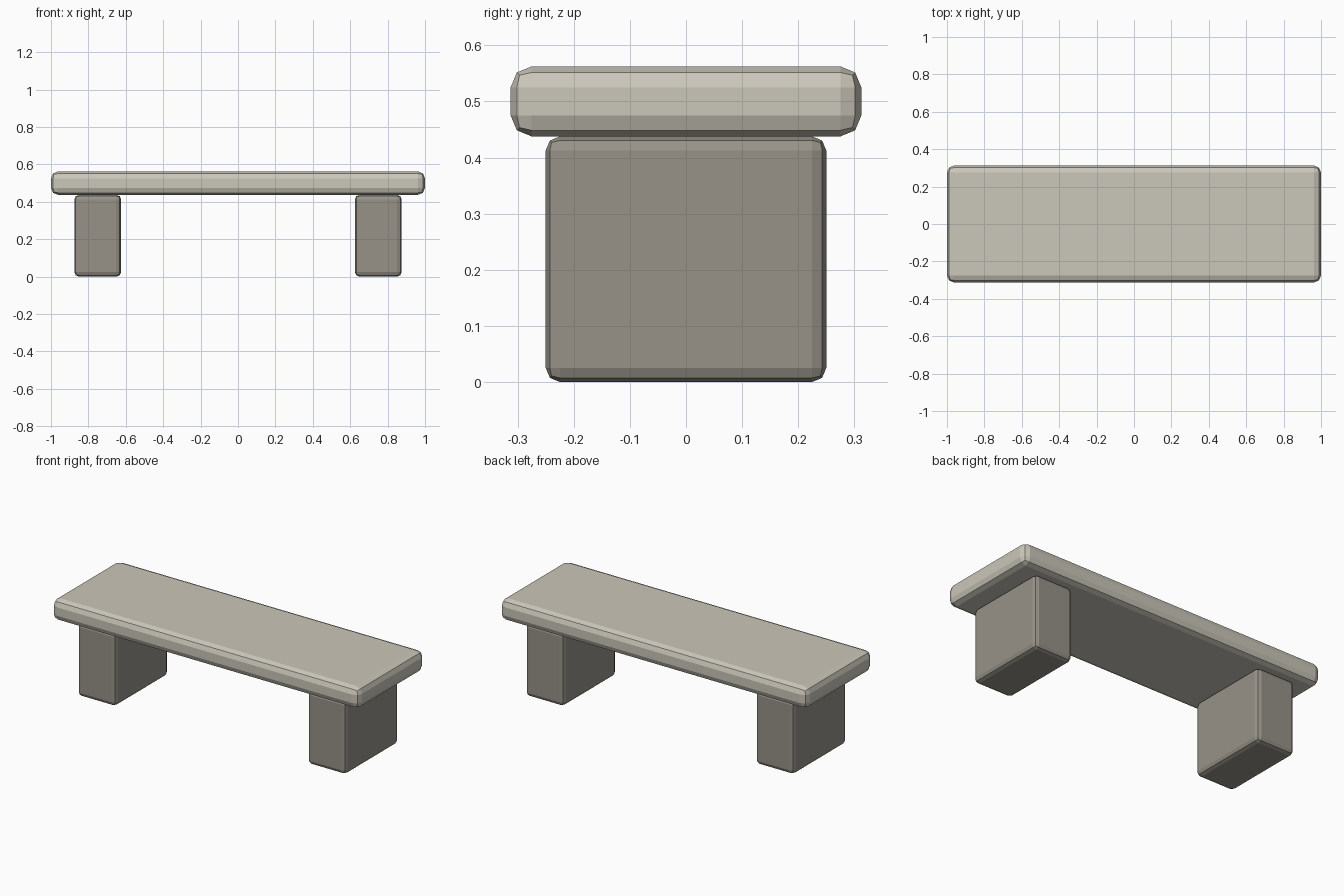
import bpy

if "Cube" in bpy.data.objects:
    bpy.data.objects.remove(bpy.data.objects["Cube"])


def material(name, color):
    mat = bpy.data.materials.new(name)
    mat.diffuse_color = (*color, 1.0)
    mat.use_nodes = True
    mat.node_tree.nodes["Principled BSDF"].inputs["Base Color"].default_value = mat.diffuse_color
    return mat


def rounded_block(name, center, size, bevel, mat):
    bpy.ops.mesh.primitive_cube_add(size=1, location=center)
    block = bpy.context.object
    block.name = name
    block.scale = size
    bpy.ops.object.transform_apply(location=False, rotation=False, scale=True)
    mod = block.modifiers.new("worn_edges", "BEVEL")
    mod.width = bevel
    mod.segments = 2
    mod.limit_method = 'NONE'
    block.data.materials.append(mat)
    return block


light_stone = material("light_stone", (0.60, 0.57, 0.49))
dark_stone = material("dark_stone", (0.31, 0.29, 0.25))

# Seat slab
rounded_block("seat", (0, 0, 0.5), (2.0, 0.625, 0.125), 0.0375, light_stone)

# Two supporting blocks
for side, x in (("left", -0.75), ("right", 0.75)):
    rounded_block(side + "_leg", (x, 0, 0.21875), (0.25, 0.5, 0.4375), 0.025, dark_stone)
